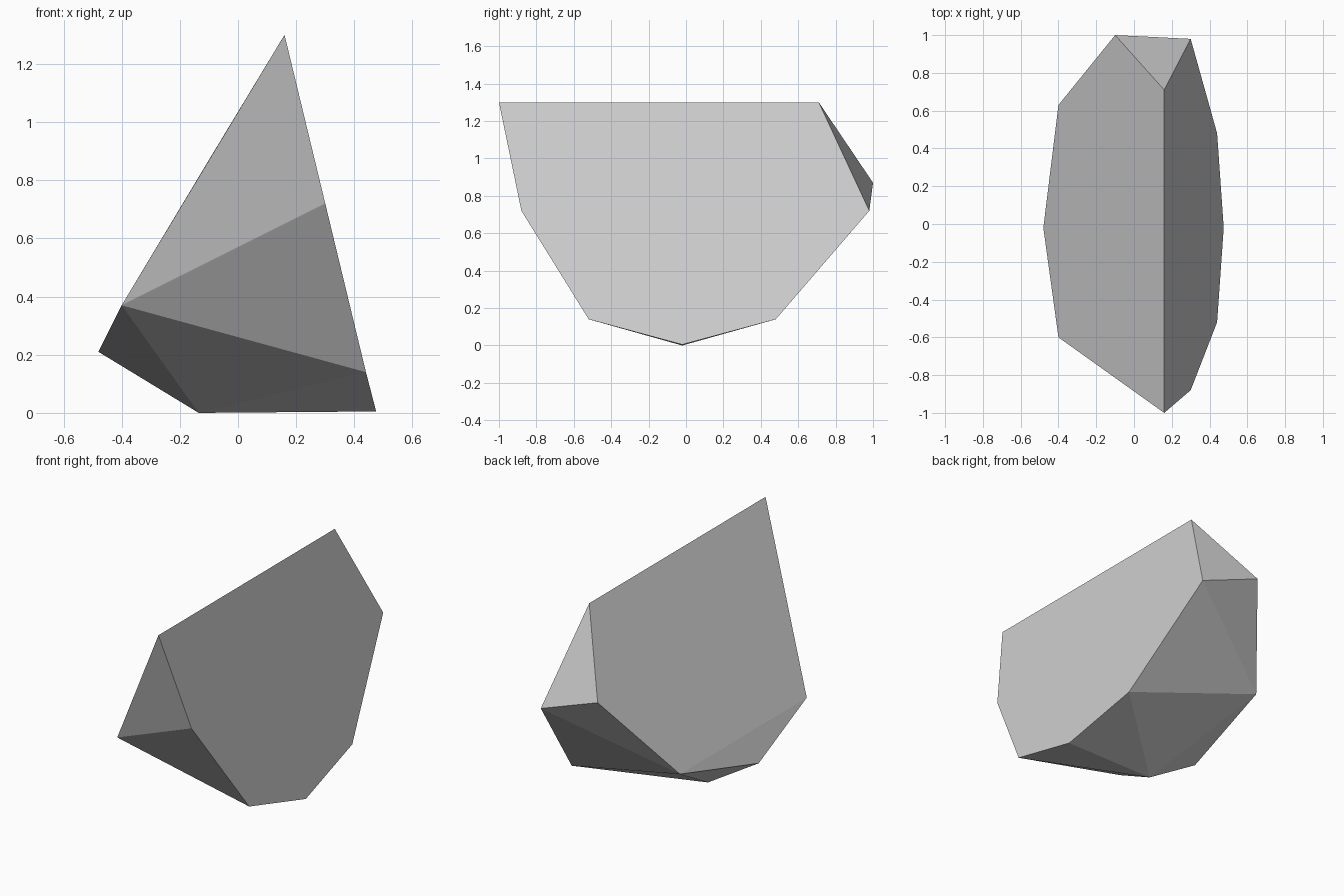
import bpy
import bmesh
from math import radians

cube = bpy.data.objects.get("Cube")
if cube:
    bpy.data.objects.remove(cube, do_unlink=True)

# Stone material
grey = (0.62, 0.62, 0.62, 1.0)
stone = bpy.data.materials.new("stone_grey")
stone.use_nodes = True
stone.diffuse_color = grey
bsdf = stone.node_tree.nodes["Principled BSDF"]
bsdf.inputs["Base Color"].default_value = grey
bsdf.inputs["Roughness"].default_value = 0.9

# Corners of the faceted boulder
ridge = [(0.16, -1.0, 1.30), (0.16, 0.71, 1.30)]
steep_side = [(0.30, -0.88, 0.72), (0.44, -0.52, 0.14), (0.475, -0.02, 0.005),
              (0.44, 0.48, 0.14), (0.30, 0.98, 0.72)]
sloped_side = [(-0.10, 1.0, 0.87), (-0.40, 0.63, 0.37),
               (-0.48, -0.02, 0.21), (-0.40, -0.60, 0.37)]
underside = [(-0.135, -0.02, 0.0)]

# Wrap the corners in a convex shell and merge nearly flat facets
bm = bmesh.new()
for corner in ridge + steep_side + sloped_side + underside:
    bm.verts.new(corner)
bmesh.ops.convex_hull(bm, input=bm.verts[:])
bmesh.ops.dissolve_limit(bm, angle_limit=radians(1), verts=bm.verts[:], edges=bm.edges[:])
bmesh.ops.recalc_face_normals(bm, faces=bm.faces[:])

mesh = bpy.data.meshes.new("boulder")
bm.to_mesh(mesh)
bm.free()
mesh.materials.append(stone)
boulder = bpy.data.objects.new("boulder", mesh)
bpy.context.collection.objects.link(boulder)
